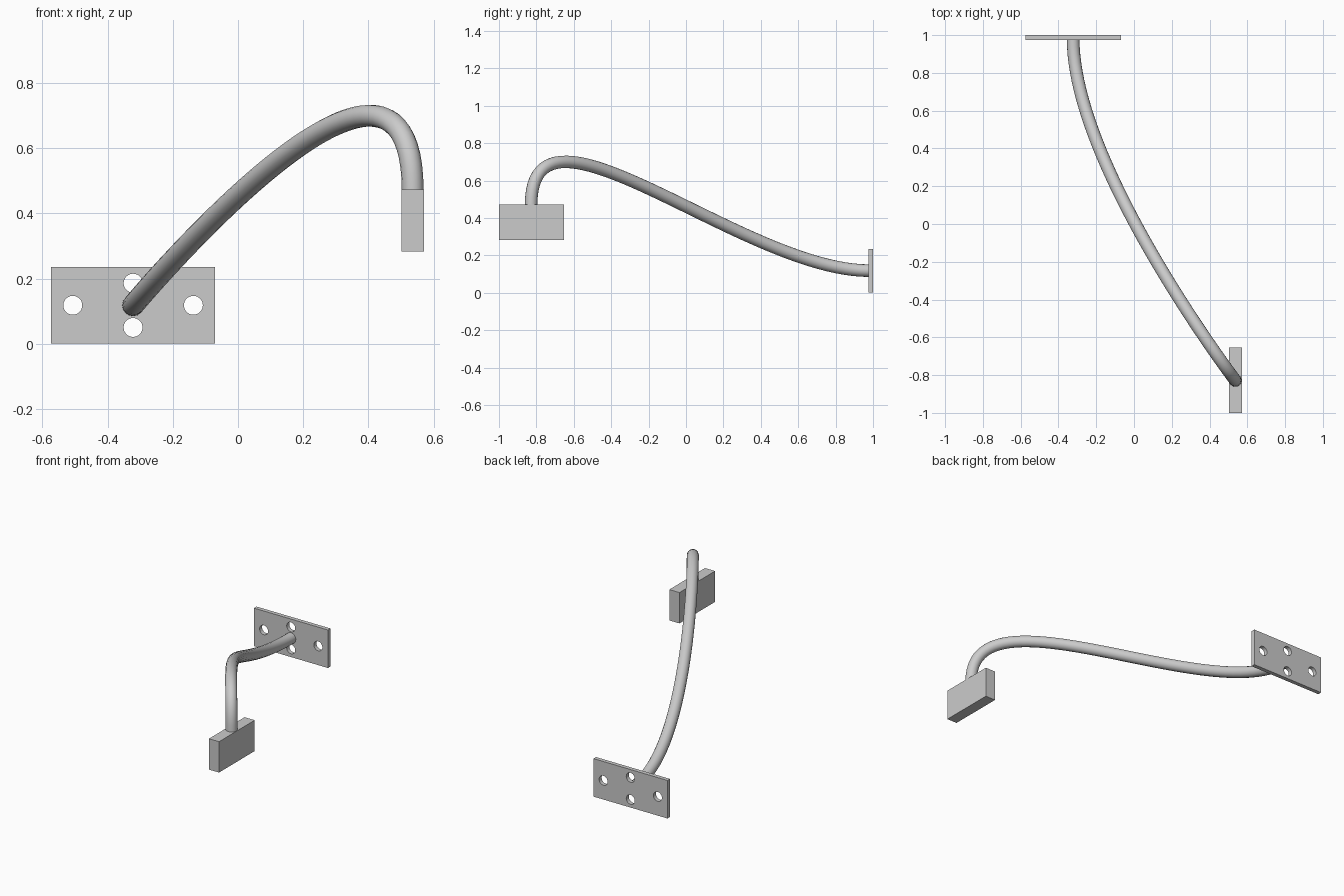
import bpy
import math
from mathutils import Matrix, Vector

if "Cube" in bpy.data.objects:
    bpy.data.objects.remove(bpy.data.objects["Cube"])

grey = bpy.data.materials.new("plain grey")
grey.diffuse_color = (0.6, 0.6, 0.6, 1.0)
grey.use_nodes = True
grey.node_tree.nodes["Principled BSDF"].inputs["Base Color"].default_value = grey.diffuse_color


def curve_to_mesh(name, curve, matrix=Matrix()):
    """Turn curve data into a named mesh object with sharp edges kept."""
    temp = bpy.data.objects.new(name + "_curve", curve)
    bpy.context.collection.objects.link(temp)
    bpy.context.view_layer.update()
    graph = bpy.context.evaluated_depsgraph_get()
    mesh = bpy.data.meshes.new_from_object(temp.evaluated_get(graph))
    bpy.data.objects.remove(temp)
    mesh.transform(matrix)
    mesh.materials.clear()
    mesh.materials.append(grey)
    obj = bpy.data.objects.new(name, mesh)
    bpy.context.collection.objects.link(obj)
    bpy.ops.object.select_all(action='DESELECT')
    obj.select_set(True)
    bpy.context.view_layer.objects.active = obj
    bpy.ops.object.shade_smooth_by_angle(angle=math.radians(35))
    return obj


def add_loop(curve, points):
    """Add a closed straight-sided outline to a flat curve."""
    spline = curve.splines.new('POLY')
    spline.points.add(len(points) - 1)
    for p, (x, y) in zip(spline.points, points):
        p.co = (x, y, 0, 1)
    spline.use_cyclic_u = True


# Wall plate: rectangle with four round screw holes, 0.025 thick
CX, CZ = -0.322, 0.118
profile = bpy.data.curves.new("plate_profile", 'CURVE')
profile.dimensions = '2D'
profile.fill_mode = 'BOTH'
profile.extrude = 0.0125
W, H = 0.252, 0.117
add_loop(profile, [(-W, -H), (W, -H), (W, H), (-W, H)])
for hx, hz in ((-0.185, 0), (0.185, 0), (0, -0.068), (0, 0.068)):
    add_loop(profile, [(hx + 0.029 * math.cos(a * math.tau / 32),
                        hz + 0.029 * math.sin(a * math.tau / 32))
                       for a in range(32)])
stand_up = Matrix.Translation((CX, 0.9875, CZ)) @ Matrix.Rotation(math.pi / 2, 4, 'X')
curve_to_mesh("wall_plate", profile, stand_up)

# Arm: round bar leaving the plate forwards and dropping into the block
start, end = Vector((CX, 0.98, CZ)), Vector((0.536, -0.828, 0.47))
path = bpy.data.curves.new("arm_path", 'CURVE')
path.dimensions = '3D'
path.resolution_u = 48
path.bevel_depth = 0.0335
path.bevel_resolution = 6
path.use_fill_caps = True
spline = path.splines.new('BEZIER')
spline.bezier_points.add(1)
for point, co, pull in zip(spline.bezier_points, (start, end),
                           (Vector((0, -0.675, 0)), Vector((0, 0, -0.675)))):
    point.handle_left_type = point.handle_right_type = 'FREE'
    point.co = co
    point.handle_left = co - pull
    point.handle_right = co + pull
curve_to_mesh("curved_arm", path)

# End block
bpy.ops.mesh.primitive_cube_add(size=1, location=(0.5365, -0.8265, 0.378))
block = bpy.context.object
block.name = "end_block"
block.scale = (0.069, 0.347, 0.19)
bpy.ops.object.transform_apply(location=False, rotation=False, scale=True)
block.data.materials.append(grey)
